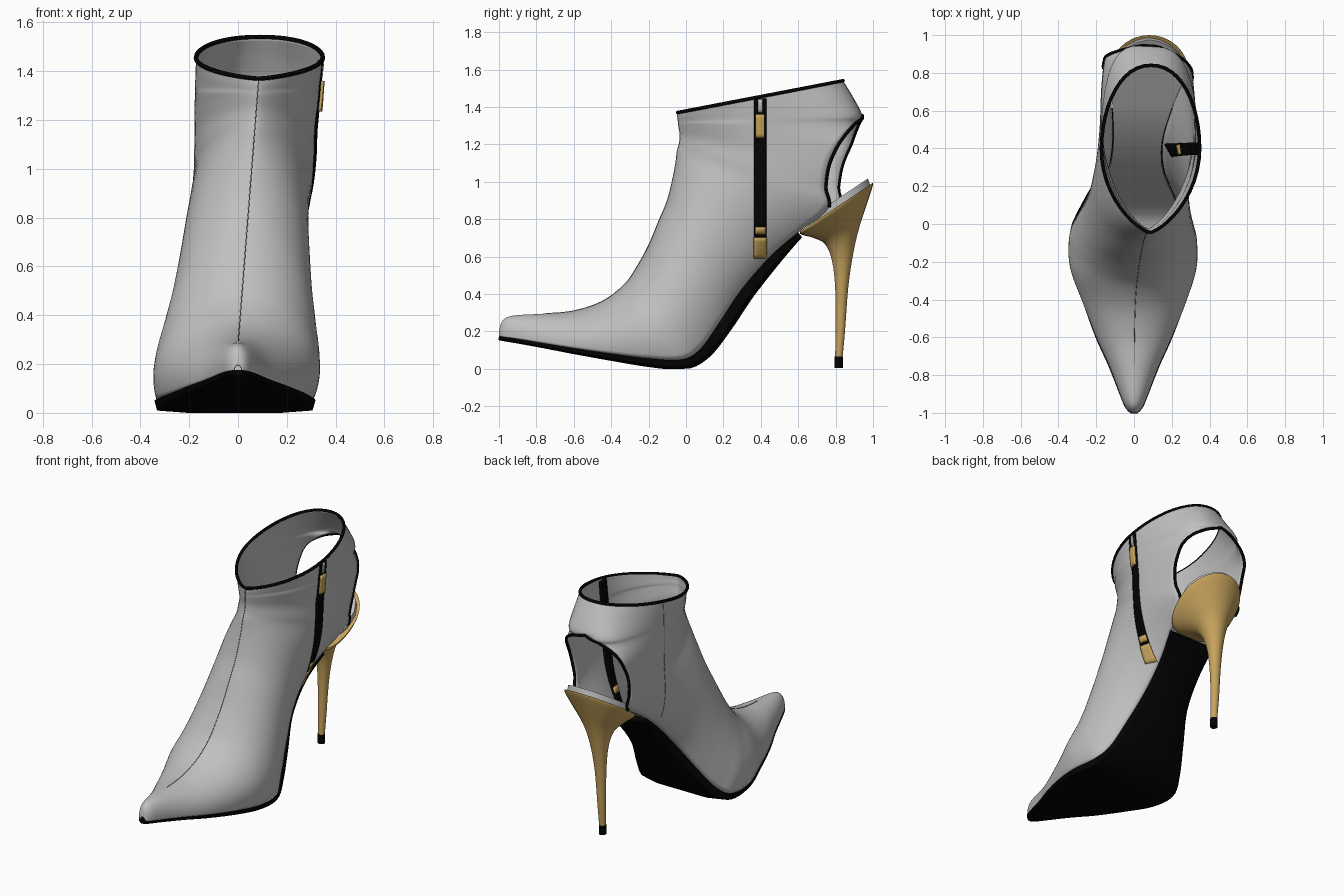
import bpy, bmesh, math
from mathutils import Vector
from mathutils.bvhtree import BVHTree

if "Cube" in bpy.data.objects:
    bpy.data.objects.remove(bpy.data.objects["Cube"])


def material(name, rgb):
    mat = bpy.data.materials.new(name)
    mat.use_nodes = True
    mat.diffuse_color = (*rgb, 1)
    mat.node_tree.nodes["Principled BSDF"].inputs["Base Color"].default_value = (*rgb, 1)
    return mat


LEATHER = material("pale grey leather", (0.53, 0.53, 0.53))
BLACK = material("black", (0.001, 0.001, 0.001))
GOLD = material("gold", (0.57, 0.37, 0.11))
STITCH = material("dark grey stitching", (0.2, 0.2, 0.2))


def loft(name, rings, mat, closed=True, thickness=0, angle=40):
    """Skin a list of equal point rings; closed rings get end caps."""
    bm = bmesh.new()
    rows = [[bm.verts.new(p) for p in ring] for ring in rings]
    n = len(rows[0])
    for a, b in zip(rows, rows[1:]):
        for j in range(n if closed else n - 1):
            k = (j + 1) % n
            bm.faces.new((a[j], a[k], b[k], b[j]))
    if closed:
        bm.faces.new(rows[0])
        bm.faces.new(rows[-1])
        bmesh.ops.recalc_face_normals(bm, faces=bm.faces)
    else:
        bmesh.ops.remove_doubles(bm, verts=bm.verts, dist=0.0005)
    mesh = bpy.data.meshes.new(name)
    bm.to_mesh(mesh)
    bm.free()
    obj = bpy.data.objects.new(name, mesh)
    bpy.context.collection.objects.link(obj)
    mesh.materials.append(mat)
    if thickness:
        solid = obj.modifiers.new("thickness", "SOLIDIFY")
        solid.thickness = thickness
        solid.offset = -1
    bpy.ops.object.select_all(action="DESELECT")
    obj.select_set(True)
    bpy.context.view_layer.objects.active = obj
    bpy.ops.object.shade_smooth_by_angle(angle=math.radians(angle))
    return obj


def tube(name, points, radius, mat, cyclic=False):
    curve = bpy.data.curves.new(name, "CURVE")
    curve.dimensions = "3D"
    curve.bevel_depth = radius
    curve.bevel_resolution = 2
    curve.use_fill_caps = True
    spline = curve.splines.new("POLY")
    spline.points.add(len(points) - 1)
    for target, p in zip(spline.points, points):
        target.co = (*p, 1)
    spline.use_cyclic_u = cyclic
    curve.materials.append(mat)
    obj = bpy.data.objects.new(name, curve)
    bpy.context.collection.objects.link(obj)


def smooth_rows(rows, steps):
    """Catmull-Rom interpolation of rows of numbers."""
    out = []
    for i in range(len(rows) - 1):
        quad = [rows[max(0, min(len(rows) - 1, i + k))] for k in (-1, 0, 1, 2)]
        for s in range(steps):
            t = s / steps
            out.append([b + t * ((c - a) + t * ((2 * a - 5 * b + 4 * c - d)
                        + t * (3 * b - a - 3 * c + d))) / 2 for a, b, c, d in zip(*quad)])
    return out + [list(rows[-1])]


def ramp(value, start, end):
    return max(0, min(1, (value - start) / (end - start)))


# Stations from toe to collar: instep y z, lower edge y z, half width, wrap angle, centre x
STATIONS = [
    (-1, .195, -1, .175, .018, 90, 0),
    (-.985, .25, -.97, .17, .044, 92, 0),
    (-.93, .283, -.9, .16, .073, 95, 0),
    (-.75, .295, -.75, .135, .132, 98, 0),
    (-.6, .31, -.6, .11, .2, 100, 0),
    (-.45, .36, -.4, .08, .275, 104, 0),
    (-.33, .45, -.2, .055, .334, 109, -.01),
    (-.26, .55, -.02, .05, .338, 114, -.015),
    (-.2, .66, .08, .11, .315, 124, -.01),
    (-.15, .78, .18, .25, .287, 134, 0),
    (-.1, .9, .3, .43, .265, 146, .01),
    (-.07, 1.02, .45, .6, .25, 147, .02),
    (-.055, 1.1, .6, .73, .245, 139, .04),
    (-.048, 1.16, .785, .865, .247, 126, .065),
    (-.037, 1.2, .782, .97, .25, 121, .07),
    (-.032, 1.25, .805, 1.1, .252, 120, .073),
    (-.04, 1.3, .868, 1.235, .254, 142, .077),
    (-.041, 1.315, .918, 1.315, .255, 168, .08),
    (-.042, 1.325, .942, 1.355, .256, 180, .082),
    (-.045, 1.345, .895, 1.45, .258, 180, .086),
    (-.045, 1.37, .84, 1.54, .26, 180, .09)]
STEPS, COLS = 5, 24
fine = smooth_rows(STATIONS, STEPS)


def section(row):
    """Arch over the foot; the strap round the open heel is blunter and slightly twisted."""
    ty, tz, ey, ez, width, wrap, cx = row
    end = math.radians(min(wrap, 180))
    strap = max(0, 1 - abs(ez - 1.2) / .35)
    twist = .15 * ramp(ez, .8, .9) * ramp(ez, 1.45, 1.2)
    front_x = .085 * ramp(tz, .28, 1.37)
    front_power = 1.05 + .4 * ramp(tz, .7, 1.3)
    ring = []
    for j in range(-COLS, COLS + 1):
        a = end * abs(j) / COLS
        p = (1 - math.cos(a)) / (1 - math.cos(end))
        power = front_power if a < math.pi / 2 else .95 - .65 * strap
        h = width * max(0, math.sin(a)) ** power * (1 if j > 0 else -1)
        if abs(j) == COLS and wrap >= 180:
            h = 0
        ring.append(Vector((front_x + (cx - front_x) * p + h,
                            ty + (ey - ty) * p - twist * p * h, tz + (ez - tz) * p)))
    return ring


# Upper with the open heel
rings = [section(r) for r in fine]
upper = loft("upper", rings, LEATHER, closed=False, thickness=.008, angle=60)
tree = BVHTree.FromPolygons([v.co for v in upper.data.vertices],
                            [p.vertices for p in upper.data.polygons])

# Bound edges and seams
tube("collar_trim", rings[-1][:-1], .0095, BLACK, cyclic=True)
hole = rings[13 * STEPS:18 * STEPS + 1]
tube("heel_opening_trim", [r[0] for r in hole] + [r[-1] for r in reversed(hole[:-1])], .009, BLACK)
tube("front_seam", [r[COLS] for r in rings[3 * STEPS:]], .002, STITCH)

# Sole slab under the foot and arch, with a softly rounded underside
last = 12 * STEPS
sole = []
for i in range(last + 1):
    left, right = rings[i][0], rings[i][-1]
    tangent = (rings[i + 1][0] - rings[max(i - 1, 0)][0])
    down = Vector((0, tangent.z, -tangent.y)).normalized()
    depth = .022 + .012 * i / last + .045 * math.sin(math.pi * (i / last) ** 3)
    grow = Vector(((right.x - left.x) * .01 + .003, 0, 0))
    low = [right + down * depth * .7, right.lerp(left, .2) + down * depth,
           left.lerp(right, .2) + down * depth, left + down * depth * .7]
    for p in low:
        p.z = max(p.z, 0)
    sole.append([left - grow, right + grow] + low)
loft("sole", sole, BLACK)

# Insole, running out onto the heel seat
insole = []
for r in rings[5 * STEPS:12 * STEPS + 2:2]:
    insole.append((r[0].y, r[0].z, (r[-1].x - r[0].x) / 2 - .012, (r[-1].x + r[0].x) / 2))
insole += [(.77, .837, .195, .068), (.85, .891, .188, .078), (.91, .931, .155, .08),
           (.95, .958, .11, .08), (.975, .975, .06, .08), (.985, .981, .015, .08)]
loft("insole", [[(cx - w, y, z), (cx + w, y, z), (cx + w, y - .012, z + .036),
                 (cx - w, y - .012, z + .036)] for y, z, w, cx in insole], LEATHER)

# Stiletto heel: breast y z, back y z, half width, squareness of the breast
HEEL = [(.61, .735, 1, .995, .207, .55), (.615, .718, .995, .965, .2, .55),
        (.68, .7, .96, .86, .15, .7), (.745, .665, .925, .75, .092, .85),
        (.782, .57, .895, .62, .056, 1), (.798, .42, .868, .44, .036, 1),
        (.8, .2, .85, .2, .026, 1), (.797, .06, .837, .06, .02, 1)]


def heel_ring(row):
    fy, fz, by, bz, w, square = row
    cx = .04 + .042 * min(1, bz) ** 3
    ring = []
    for k in range(32):
        a = math.tau * k / 32
        c, s = math.cos(a), math.sin(a)
        power = square if c > 0 else 1
        p = (1 - c) / 2
        ring.append((cx + math.copysign(w * abs(s) ** power, s),
                     fy + (by - fy) * p, fz + (bz - fz) * p))
    return ring


loft("heel", [heel_ring(r) for r in smooth_rows(HEEL, 4)], GOLD)
loft("heel_tip", [heel_ring((.794, z, .839, z, .023, 1)) for z in (.065, .005)], BLACK)


def on_surface(y, z, side):
    hit = tree.ray_cast(Vector((side * 2, y, z)), Vector((-side, 0, 0)))[0]
    return hit.x if hit else None


def plate(name, y0, y1, z0, z1, lift, thickness, mat):
    """Strip that hugs the +x side of the upper."""
    rows = []
    count = max(2, round((z1 - z0) / .02))
    for i in range(count + 1):
        z = z0 + (z1 - z0) * i / count
        xs = [on_surface(y0 + (y1 - y0) * j / 4, z, 1) for j in range(5)]
        if None not in xs:
            rows.append([(x + lift, y0 + (y1 - y0) * j / 4, z) for j, x in enumerate(xs)])
    loft(name, rows, mat, closed=False, thickness=thickness)


# Side zip
plate("zip_tape", .364, .43, .6, 1.445, .004, .022, BLACK)
plate("zip_gap", .386, .408, 1.37, 1.44, .007, .006, LEATHER)
plate("zip_pull", .372, .42, 1.235, 1.36, .017, .012, GOLD)
plate("zip_stop", .372, .424, .718, .757, .009, .034, GOLD)
plate("zip_base", .364, .432, .59, .7, .01, .008, GOLD)

# Seam on the other side
heights = [.7 + .76 * i / 40 for i in range(41)]
side = [(on_surface(.48, z, -1), .48, z) for z in heights]
tube("side_seam", [p for p in side if p[0] is not None], .002, STITCH)
